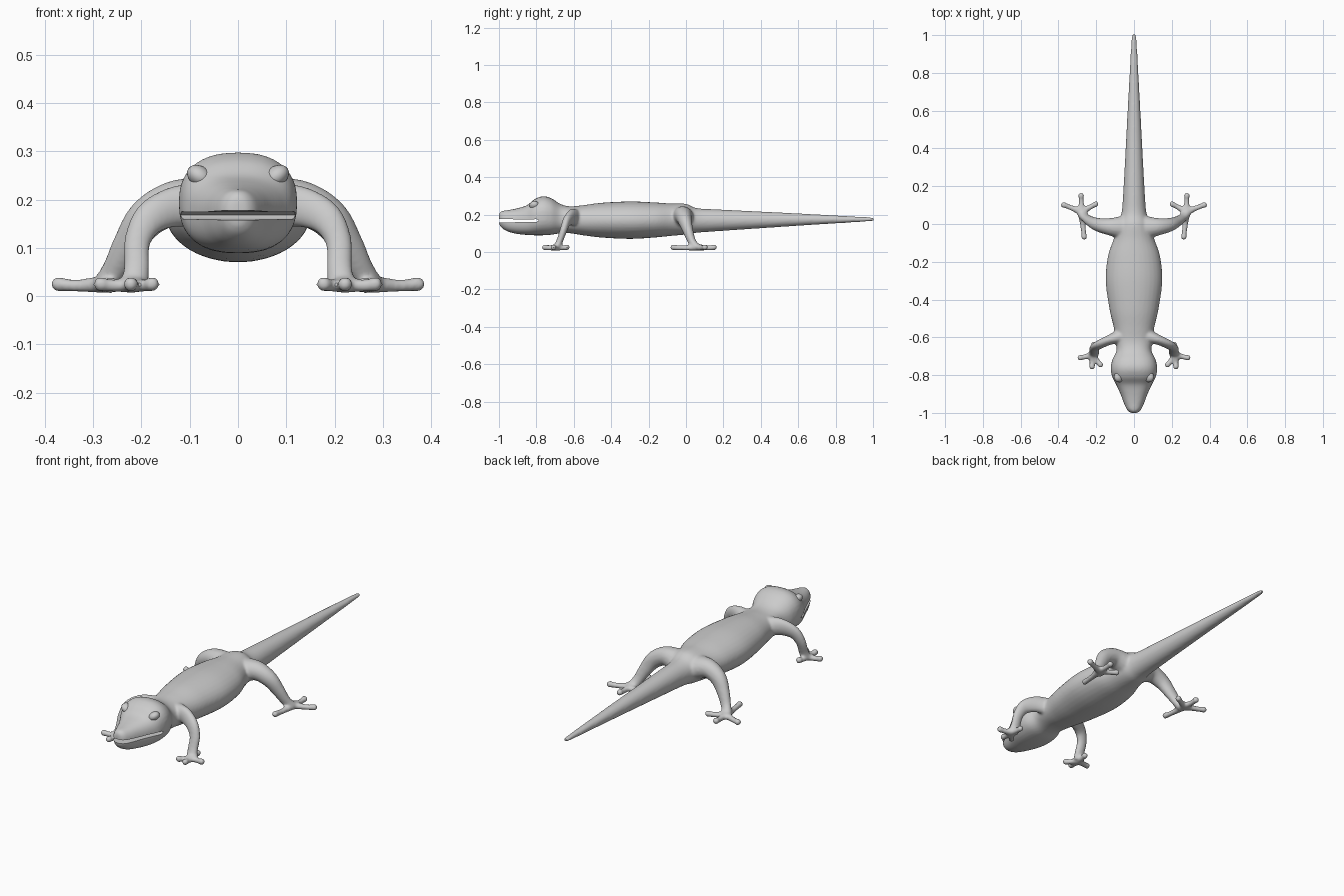
import bpy, bmesh, math
from mathutils import Vector, Matrix

if "Cube" in bpy.data.objects:
    bpy.data.objects.remove(bpy.data.objects["Cube"])

N = 32
bm = bmesh.new()

def spline(rows, steps=6):
    # Catmull-Rom resampling of rows of numbers
    out = []
    for i in range(len(rows) - 1):
        a, b, c, d = rows[max(i-1, 0)], rows[i], rows[i+1], rows[min(i+2, len(rows)-1)]
        for s in range(steps):
            t = s / steps
            out.append([0.5*(2*q + (r-p)*t + (2*p-5*q+4*r-w)*t*t + (3*q-p-3*r+w)*t**3)
                        for p, q, r, w in zip(a, b, c, d)])
    return out + [list(rows[-1])]

def loft(rings):
    # closed solid through a list of point rings
    b = bmesh.new()
    vs = [[b.verts.new(p) for p in r] for r in rings]
    for r, s in zip(vs, vs[1:]):
        for i in range(len(r)):
            j = (i + 1) % len(r)
            b.faces.new((r[i], r[j], s[j], s[i]))
    b.faces.new(vs[0])
    b.faces.new(vs[-1])
    bmesh.ops.recalc_face_normals(b, faces=b.faces)
    me = bpy.data.meshes.new("part")
    b.to_mesh(me)
    b.free()
    bm.from_mesh(me)
    bpy.data.meshes.remove(me)

def ball(p, r):
    bmesh.ops.create_uvsphere(bm, u_segments=16, v_segments=10, radius=r,
                              matrix=Matrix.Translation(p))

def limb(rows, sx):
    # rows: x, y, z, radius in the leg's bending plane, radius along y
    pts = spline(rows)
    rings = []
    for i, (x, y, z, a, w) in enumerate(pts):
        p, q = pts[max(i-1, 0)], pts[min(i+1, len(pts)-1)]
        t = Vector((q[0]-p[0], q[1]-p[1], q[2]-p[2])).normalized()
        side = Vector((0, 1, 0)) if abs(t.y) < 0.75 else Vector((1, 0, 0))
        u = (side - t * side.dot(t)).normalized()
        n = t.cross(u)
        ring = []
        for k in range(16):
            g = k * math.tau / 16
            v = Vector((x, y, z)) + n*a*math.cos(g) + u*w*math.sin(g)
            ring.append((v.x*sx, v.y, v.z))
        rings.append(ring)
    loft(rings)

# trunk, head and tail: y, half width, bottom z, top z, squareness
body = [(-1.0, .018, .15, .205, 2), (-.985, .036, .128, .219, 2.2), (-.95, .053, .108, .224, 2.4),
        (-.90, .072, .096, .234, 2.5), (-.85, .095, .091, .25, 2.6), (-.81, .115, .089, .282, 2.5),
        (-.765, .123, .089, .298, 2.4), (-.72, .115, .092, .287, 2.4), (-.67, .093, .1, .256, 2.3),
        (-.62, .098, .1, .244, 2.2), (-.55, .107, .089, .25, 2.1), (-.45, .13, .077, .263, 2),
        (-.3, .15, .07, .27, 2), (-.17, .138, .077, .265, 2), (-.08, .108, .086, .259, 2),
        (0, .088, .093, .257, 2), (.06, .066, .103, .234, 2), (.2, .055, .113, .226, 2),
        (.6, .034, .14, .206, 2), (.97, .014, .163, .186, 2), (1.0, .007, .167, .182, 2)]
rings = []
for y, w, lo, hi, e in spline(body):
    ring = []
    for k in range(N):
        c, s = math.cos(k*math.tau/N), math.sin(k*math.tau/N)
        ring.append((math.copysign(abs(c)**(2/e), c)*w, y,
                     (lo+hi)/2 + math.copysign(abs(s)**(2/e), s)*(hi-lo)/2))
    rings.append(ring)
loft(rings)

front_leg = [(.05, -.59, .18, .05, .045), (.12, -.61, .187, .044, .028), (.18, -.637, .163, .036, .023),
             (.208, -.655, .115, .028, .02), (.21, -.675, .06, .027, .018), (.215, -.69, .022, .03, .02)]
hind_leg = [(.04, -.02, .18, .062, .07), (.12, -.015, .195, .048, .048), (.185, -.005, .165, .042, .037),
            (.225, .012, .11, .034, .028), (.255, .032, .055, .027, .022), (.275, .055, .022, .028, .024)]
front_toes = [(.284, -.708), (.222, -.755), (.178, -.745), (.212, -.637)]
hind_toes = [(.372, .101), (.28, .15), (.203, .105), (.264, -.068)]
palms = [(.22, -.695), (.278, .065)]

for sx in (-1, 1):
    for leg, toes, (px, py) in zip((front_leg, hind_leg), (front_toes, hind_toes), palms):
        limb(leg, sx)
        for tx, ty in toes:
            mx, my = (px+tx)/2, (py+ty)/2
            limb([(px, py, .025, .019, .023), (mx, my, .022, .014, .015),
                  (tx, ty, .024, .014, .014)], sx)
            ball((tx*sx, ty, .025), .0165)

# fuse everything into one smooth skin
me = bpy.data.meshes.new("lizard_body")
bm.to_mesh(me)
bm.free()
lizard = bpy.data.objects.new("lizard_body", me)
bpy.context.collection.objects.link(lizard)
rm = lizard.modifiers.new("fuse", 'REMESH')
rm.mode = 'VOXEL'
rm.voxel_size = 0.006
sm = lizard.modifiers.new("soften", 'SMOOTH')
sm.factor = 0.5
sm.iterations = 10

# mouth opening, a wedge cut through the snout
b = bmesh.new()
prof = [(-1.1, .157), (-.8, .16), (-.787, .168), (-.8, .175), (-.9, .174), (-1.1, .181)]
face = b.faces.new([b.verts.new((-.3, y, z)) for y, z in prof])
ext = bmesh.ops.extrude_face_region(b, geom=[face])
bmesh.ops.translate(b, vec=(.6, 0, 0), verts=[v for v in ext['geom'] if isinstance(v, bmesh.types.BMVert)])
bmesh.ops.recalc_face_normals(b, faces=b.faces)
cm = bpy.data.meshes.new("mouth_cutter")
b.to_mesh(cm)
b.free()
cutter = bpy.data.objects.new("mouth_cutter", cm)
bpy.context.collection.objects.link(cutter)
cutter.hide_render = True
bo = lizard.modifiers.new("mouth", 'BOOLEAN')
bo.operation = 'DIFFERENCE'
bo.solver = 'EXACT'
bo.object = cutter

# bake the modifiers and drop the cutter
bpy.context.view_layer.objects.active = lizard
lizard.select_set(True)
for m in ("fuse", "soften", "mouth"):
    bpy.ops.object.modifier_apply(modifier=m)
bpy.data.objects.remove(cutter)
bpy.ops.object.shade_smooth_by_angle(angle=math.radians(40))

# eyes
for sx, name in ((-1, "left_eye"), (1, "right_eye")):
    bpy.ops.mesh.primitive_uv_sphere_add(segments=24, ring_count=14, radius=1,
                                         location=(sx*.079, -.81, .248),
                                         rotation=(0, sx*math.radians(-35), 0))
    eye = bpy.context.object
    eye.name = name
    eye.scale = (.029, .028, .021)
    bpy.ops.object.shade_smooth()
